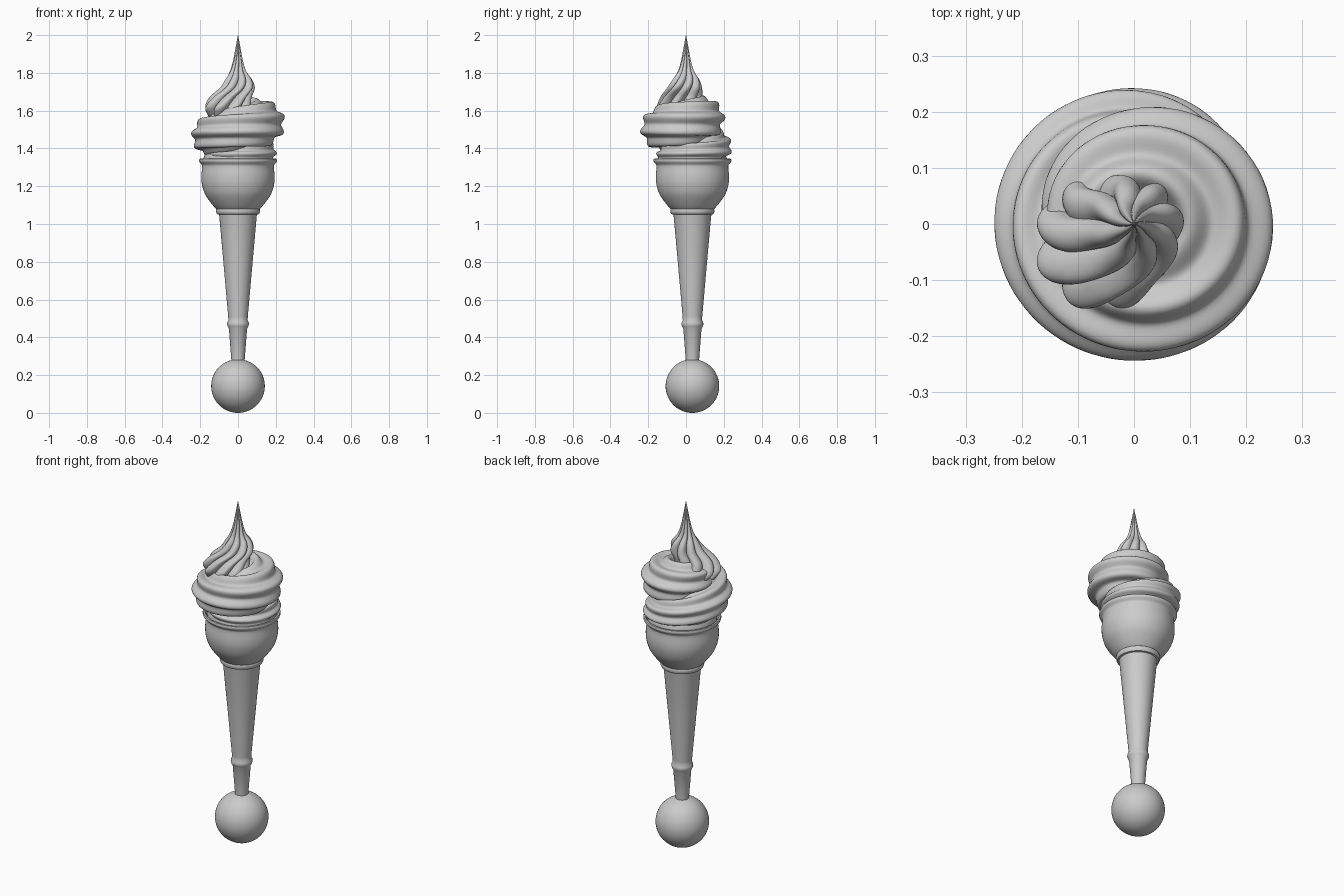
import bpy, bmesh
from math import sin, cos, pi, radians
from mathutils import Vector

if "Cube" in bpy.data.objects:
    bpy.data.objects.remove(bpy.data.objects["Cube"])

AXIS_Y = 0.034  # the cone stands slightly behind the tip of the swirl


def spline(rows, steps):
    """Catmull-Rom through rows of numbers."""
    out = []
    n = len(rows)
    for i in range(n - 1):
        p = [rows[max(0, min(n - 1, i + k))] for k in (-1, 0, 1, 2)]
        for s in range(steps):
            t = s / steps
            out.append([0.5 * (2 * b + (c - a) * t + (2 * a - 5 * b + 4 * c - d) * t * t
                               + (3 * b - a - 3 * c + d) * t ** 3) for a, b, c, d in zip(*p)])
    out.append(list(rows[-1]))
    return out


def skin(name, rings, angle):
    """Join closed rings of points into a capped smooth tube."""
    bm = bmesh.new()
    loops = [[bm.verts.new(p) for p in ring] for ring in rings]
    n = len(loops[0])
    for a, b in zip(loops, loops[1:]):
        for j in range(n):
            k = (j + 1) % n
            bm.faces.new((a[j], a[k], b[k], b[j]))
    bm.faces.new(loops[0][::-1])
    bm.faces.new(loops[-1])
    bmesh.ops.recalc_face_normals(bm, faces=bm.faces)
    me = bpy.data.meshes.new(name)
    bm.to_mesh(me)
    bm.free()
    ob = bpy.data.objects.new(name, me)
    bpy.context.collection.objects.link(ob)
    bpy.ops.object.select_all(action='DESELECT')
    ob.select_set(True)
    bpy.context.view_layer.objects.active = ob
    bpy.ops.object.shade_smooth_by_angle(angle=radians(angle))
    return ob


def lathe(name, profile, seg=64):
    return skin(name, [[(r * cos(2 * pi * j / seg), AXIS_Y + r * sin(2 * pi * j / seg), z)
                        for j in range(seg)] for r, z in profile], 40)


# Ball at the foot
bpy.ops.mesh.primitive_uv_sphere_add(segments=64, ring_count=32, radius=0.142,
                                     location=(0, AXIS_Y, 0.142))
bpy.context.object.name = "base_ball"
bpy.ops.object.shade_smooth()

# Tapered stem with its ring and upper collar
lathe("stem", [(0.034, 0.26), (0.036, 0.29), (0.048, 0.445), (0.055, 0.458), (0.058, 0.468),
               (0.057, 0.478), (0.051, 0.49), (0.052, 0.51), (0.074, 0.76), (0.099, 1.04),
               (0.101, 1.05), (0.111, 1.052), (0.116, 1.062), (0.117, 1.075), (0.113, 1.083),
               (0.105, 1.086)])

# Round cup with flared lip and hollow rim
bowl = spline([(0.115, 1.08), (0.138, 1.105), (0.173, 1.155), (0.190, 1.205),
               (0.194, 1.25), (0.190, 1.295), (0.190, 1.31)], 4)
lathe("cup", bowl + [(0.196, 1.32), (0.204, 1.327), (0.207, 1.336), (0.204, 1.345),
                     (0.196, 1.346), (0.186, 1.33), (0.183, 1.28), (0.15, 1.26)])

# Filling inside the cup
lathe("cream_filling", [(0.15, 1.27), (0.18, 1.30), (0.185, 1.34), (0.175, 1.37),
                        (0.14, 1.42), (0.08, 1.48), (0.02, 1.52)])

# Fluted rope coiling upward: angle, coil radius, y shift, height, rope radius
path = spline([(-180, .12, .03, 1.34, .055), (-90, .125, .03, 1.355, .065),
               (0, .135, .03, 1.375, .070), (90, .138, .02, 1.405, .088),
               (180, .145, .01, 1.465, .105), (270, .128, 0, 1.505, .117),
               (360, .128, 0, 1.535, .125), (450, .085, 0, 1.562, .118),
               (540, .06, 0, 1.585, .100), (600, .03, 0, 1.60, .07)], 24)
centres = [Vector((r * cos(radians(a)), dy + r * sin(radians(a)), z)) for a, r, dy, z, _ in path]
rings, N = [], 112
for i, row in enumerate(path):
    t = (centres[min(i + 1, len(path) - 1)] - centres[max(i - 1, 0)]).normalized()
    side = t.cross(Vector((0, 0, 1))).normalized()
    up = side.cross(t)
    ring = []
    for j in range(N):
        a = 2 * pi * j / N
        r = row[4] * (1 - 0.10 * (1 - cos(8 * a + radians(row[0]) * 1.6)))
        ring.append(centres[i] + side * r * cos(a) + up * r * sin(a))
    rings.append(ring)
skin("cream_coil", rings, 60)

# Twisted fluted peak: height, centre x, centre y, radius
peak = spline([(1.55, -.045, -.03, .09), (1.585, -.052, -.032, .112), (1.62, -.055, -.033, .122),
               (1.67, -.04, -.025, .110), (1.72, -.004, -.008, .092), (1.765, .004, 0, .072),
               (1.81, 0, 0, .043), (1.86, 0, 0, .027), (1.92, 0, 0, .015), (2.0, 0, 0, .001)], 8)
rings = []
for z, x, y, r0 in peak:
    twist = -8 * (2 - z) ** 2
    ring = []
    for j in range(N):
        a = 2 * pi * j / N
        r = r0 * (0.74 + 0.28 * abs(cos(4 * a)) ** 0.8)
        ring.append((x + r * cos(a + twist), y + r * sin(a + twist), z))
    rings.append(ring)
skin("cream_peak", rings, 60)
